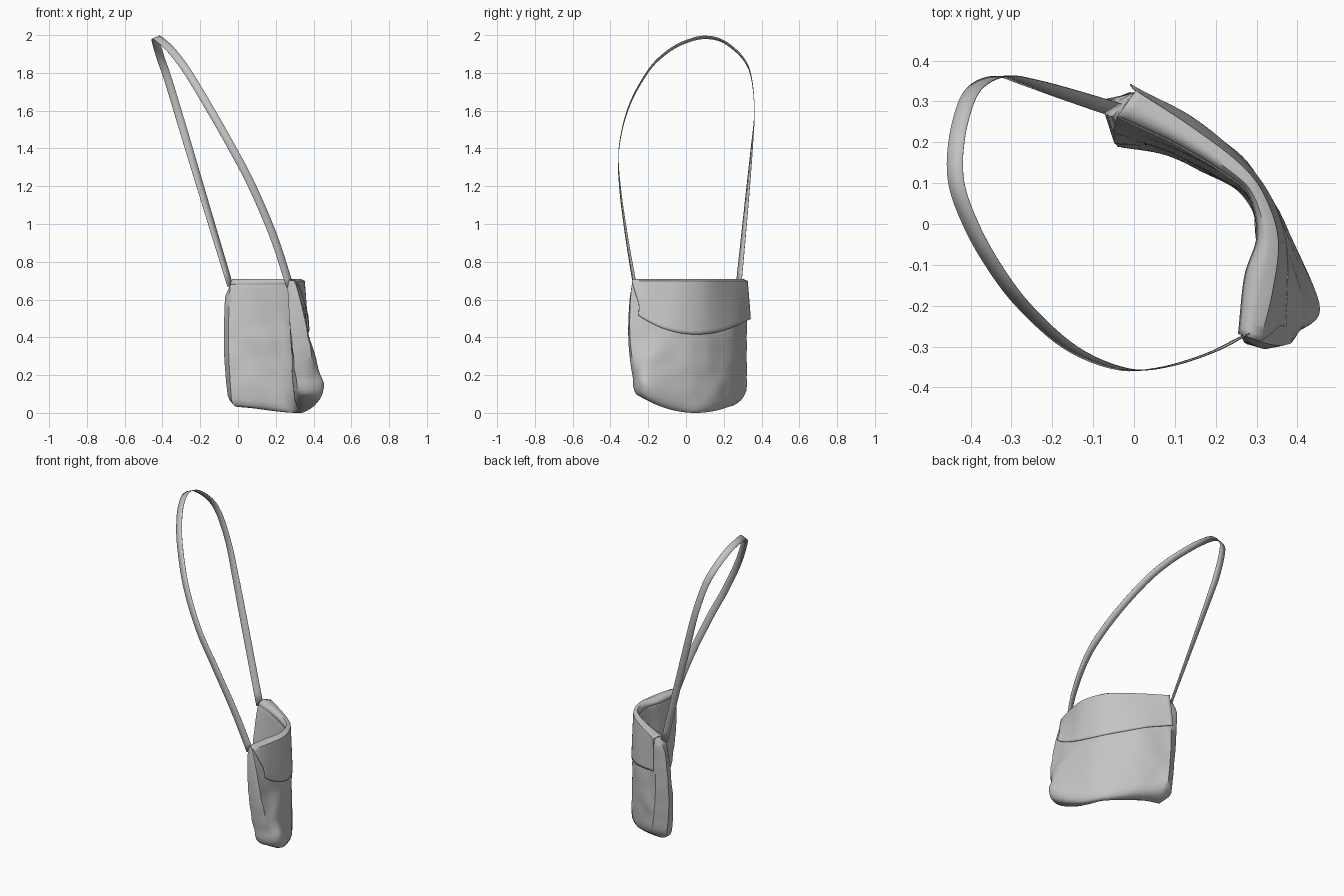
import bpy
import bmesh
import math
from mathutils import Vector, noise

cube = bpy.data.objects.get("Cube")
if cube:
    bpy.data.objects.remove(cube, do_unlink=True)

fabric = bpy.data.materials.new("grey fabric")
fabric.use_nodes = True
grey = (0.55, 0.55, 0.55, 1)
fabric.diffuse_color = grey
fabric.node_tree.nodes["Principled BSDF"].inputs["Base Color"].default_value = grey


def make_object(name, grid_rows, caps=(), closed=False, thickness=0):
    """Skin a grid of points; caps are rows whose two halves get bridged."""
    bm = bmesh.new()
    rows = [[bm.verts.new(p) for p in row] for row in grid_rows]
    count = len(rows[0])
    for a, b in zip(rows, rows[1:]):
        for i in range(count if closed else count - 1):
            j = (i + 1) % count
            bm.faces.new((a[i], a[j], b[j], b[i]))
    for r in caps:
        row = rows[r]
        for i in range(count // 2 - 1):
            bm.faces.new((row[i], row[i + 1], row[-i - 2], row[-i - 1]))
    bmesh.ops.recalc_face_normals(bm, faces=bm.faces)
    mesh = bpy.data.meshes.new(name)
    bm.to_mesh(mesh)
    bm.free()
    mesh.materials.append(fabric)
    obj = bpy.data.objects.new(name, mesh)
    bpy.context.collection.objects.link(obj)
    if thickness:
        solid = obj.modifiers.new("thickness", 'SOLIDIFY')
        solid.thickness = thickness
        solid.offset = 0
    bpy.ops.object.select_all(action='DESELECT')
    obj.select_set(True)
    bpy.context.view_layer.objects.active = obj
    bpy.ops.object.shade_smooth_by_angle(angle=math.radians(50))
    return obj


def spline(points, t):
    """Smooth curve through the points, t from 0 to 1."""
    last = len(points) - 1
    s = min(max(t, 0), 1) * last
    i = min(int(s), last - 1)
    f = s - i
    b, c = Vector(points[i]), Vector(points[i + 1])
    a = Vector(points[i - 1]) if i > 0 else b * 2 - c
    d = Vector(points[i + 2]) if i + 2 <= last else c * 2 - b
    return b + f * ((c - a) + f * ((a * 2 - b * 5 + c * 4 - d) + f * (b * 3 - a - c * 3 + d))) / 2


# Plan curves of the two panels at three heights, end to end
back_curves = (
    ((.26, -.27), (.275, -.13), (.305, -.03), (.285, .07), (.225, .125), (.1, .2), (-.04, .265)),
    ((.28, -.295), (.28, -.15), (.305, -.04), (.28, .065), (.205, .12), (.088, .182), (-.05, .215)),
    ((.305, -.28), (.29, -.15), (.3, -.03), (.275, .065), (.19, .115), (.08, .17), (-.04, .19)))
front_curves = (
    ((.3, -.285), (.33, -.17), (.345, -.04), (.31, .07), (.25, .145), (.13, .235), (0, .32)),
    ((.372, -.297), (.378, -.17), (.365, -.04), (.325, .07), (.25, .165), (.13, .262), (-.01, .322)),
    ((.395, -.27), (.447, -.205), (.385, -.04), (.335, .07), (.25, .175), (.14, .255), (.005, .322)))
HIGH, MID, LOW = .7, .4, .13


def panel(curves, u, z):
    z = min(max(z, .1), HIGH)
    hi, mid, lo = (spline(c, u) for c in curves)
    return (hi * ((z - MID) * (z - LOW) / ((HIGH - MID) * (HIGH - LOW)))
            + mid * ((z - HIGH) * (z - LOW) / ((MID - HIGH) * (MID - LOW)))
            + lo * ((z - HIGH) * (z - MID) / ((LOW - HIGH) * (LOW - MID))))


def outward(curves, u, z):
    d = panel(curves, min(u + .03, 1), z) - panel(curves, max(u - .03, 0), z)
    return Vector((d.y, -d.x)).normalized()


def bottom_lift(y):
    return .11 * ((.05 - y) / .33) ** 2 if y < .05 else .075 * ((y - .05) / .27) ** 2


def body_point(side, u, z, shrink):
    curves, other = (front_curves, back_curves) if side > 0 else (back_curves, front_curves)
    p = panel(curves, u, z)
    p = p.lerp((p + panel(other, u, z)) / 2, shrink)
    # Soft wrinkles that fade out toward the rim
    fade = min(1, max(0, (HIGH - z) * 4)) * (1 - shrink)
    w = noise.noise(Vector((u * 7, z * 9, side * 3))) * .008 * fade
    p += outward(curves, u, z) * w * side
    lift = bottom_lift(p.y) * max(0, 1 - z / .45)
    return Vector((p.x, p.y, z + lift))


def gusset_point(back, front, bulge):
    """Middle of an end gusset, pushed out along the length of the bag."""
    gap = front - back
    out = Vector((-gap.y, gap.x, 0)).normalized()
    return (back + front) / 2 + out * bulge


# Bag body: rings from the gathered rim down to the rounded base
COLS = 48
levels = [(.702, .5), (.695, .15)] + [(.675 - .03 * i, 0) for i in range(20)]
levels += [(.08, .02), (.05, .06), (.025, .18), (.008, .38), (0, .65)]
rings = []
for z, shrink in levels:
    inset = .05 * shrink if z < .3 else 0
    us = [inset + (1 - 2 * inset) * i / COLS for i in range(COLS + 1)]
    back = [body_point(-1, u, z, shrink) for u in us]
    front = [body_point(1, u, z, shrink) for u in us]
    puff = min(1, (HIGH + .01 - z) * 12) * (1 - shrink)
    rings.append([gusset_point(back[0], front[0], -.01 * puff)] + back
                 + [gusset_point(back[-1], front[-1], .048 * puff)] + front[::-1])
make_object("bag_body", rings, caps=(0, -1), closed=True)

# Flap: folds over the rim and hangs to a curved lower edge
flap = []
FLAP_ROWS = 14
us = [i / COLS for i in range(COLS + 1)]
flap.append([(*(panel(back_curves, u, HIGH) - outward(back_curves, u, HIGH) * .004), .68) for u in us])
for f, z in ((.1, .698), (.35, .708), (.65, .708)):
    flap.append([(*panel(back_curves, u, HIGH).lerp(panel(front_curves, u, HIGH), f), z) for u in us])
for k in range(FLAP_ROWS + 1):
    drop = k / FLAP_ROWS
    start = .06 * min(1, drop * 1.5)
    row = []
    for i in range(COLS + 1):
        u = start + (1 - start) * i / COLS
        y = panel(front_curves, u, .5).y
        edge = min(.415 + .1 * ((y - .05) / .3) ** 2, .52)
        z = .698 + (edge - .698) * drop
        n = outward(front_curves, u, z)
        flare = abs(2 * i / COLS - 1) ** 5 * drop
        p = panel(front_curves, u, z) + n * (.007 + .012 * flare)
        if u > .5:
            p += Vector((-n.y, n.x)) * .008 * flare
        row.append((p.x, p.y, z))
    flap.append(row)
make_object("front_flap", flap, thickness=.003)

# Shoulder strap: a flat ribbon that twists near both ends
path = ((.275, -.27, .67), (.19, -.314, .93), (.075, -.35, 1.2), (-.03, -.355, 1.4),
        (-.155, -.303, 1.62), (-.27, -.2, 1.81), (-.345, -.1, 1.91), (-.4, 0, 1.965),
        (-.435, .1, 1.988), (-.435, .2, 1.965), (-.41, .3, 1.88), (-.375, .345, 1.78),
        (-.32, .362, 1.6), (-.26, .348, 1.4), (-.17, .32, 1.1), (-.04, .278, .67))
ribbon = []
STEPS = 90
for i in range(STEPS + 1):
    t = i / STEPS
    centre = spline(path, t)
    tangent = (spline(path, t + .01) - spline(path, t - .01)).normalized()
    twist = max(0, 1 - min(t, 1 - t) / .2)
    end = Vector((.85, .38, .2)) if t < .5 else Vector((.7, .7, .2))
    across = Vector((.92, 0, .38)).lerp(end, twist)
    across = (across - tangent * across.dot(tangent)).normalized() * .021
    ribbon.append([centre - across, centre, centre + across])
make_object("shoulder_strap", ribbon, thickness=.002)
